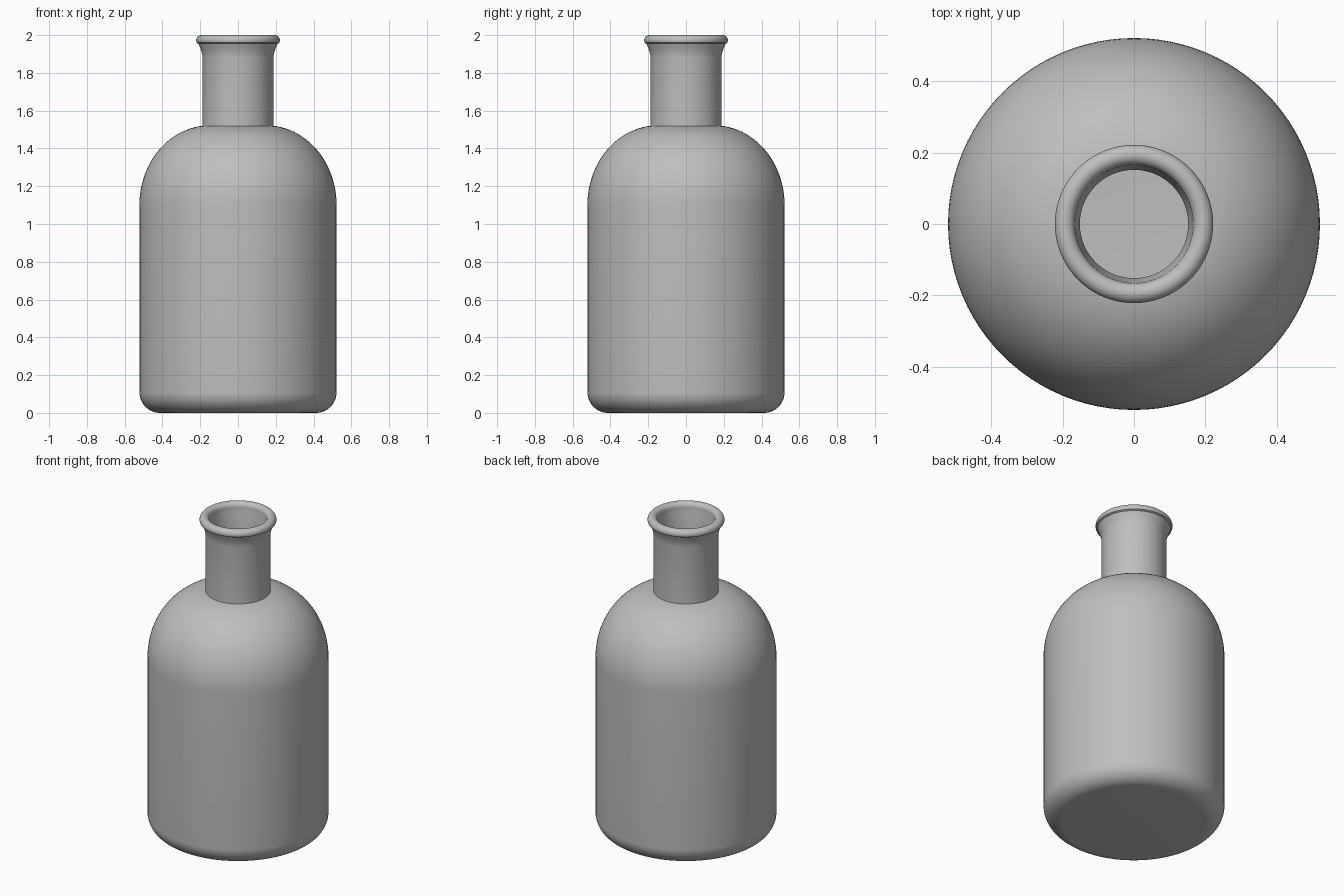
import bpy, bmesh, math
from math import sin, cos, pi

old = bpy.data.objects.get("Cube")
if old:
    bpy.data.objects.remove(old, do_unlink=True)

SEGMENTS = 96

grey = bpy.data.materials.new("plain grey")
grey.use_nodes = True
colour = (0.52, 0.52, 0.52, 1)
grey.diffuse_color = colour
grey.node_tree.nodes["Principled BSDF"].inputs["Base Color"].default_value = colour


def arc(r, z, a, b, start, end, steps=14):
    """Elliptical arc in the radius/height plane, angles in degrees."""
    angles = [math.radians(start + (end - start) * i / steps) for i in range(steps + 1)]
    return [(r + a * cos(t), z + b * sin(t)) for t in angles]


def lathe(name, profile):
    """Spin a radius/height profile about the z axis."""
    bm = bmesh.new()
    verts = [bm.verts.new((r, 0, z)) for r, z in profile]
    edges = [bm.edges.new(pair) for pair in zip(verts, verts[1:])]
    bmesh.ops.spin(bm, geom=verts + edges, cent=(0, 0, 0), axis=(0, 0, 1),
                   angle=2 * pi, steps=SEGMENTS, use_duplicate=False)
    bmesh.ops.remove_doubles(bm, verts=bm.verts, dist=0.0005)
    bmesh.ops.recalc_face_normals(bm, faces=bm.faces)
    mesh = bpy.data.meshes.new(name)
    bm.to_mesh(mesh)
    bm.free()
    mesh.materials.append(grey)
    obj = bpy.data.objects.new(name, mesh)
    bpy.context.collection.objects.link(obj)
    bpy.ops.object.select_all(action="DESELECT")
    obj.select_set(True)
    bpy.context.view_layer.objects.active = obj
    bpy.ops.object.shade_smooth_by_angle(angle=math.radians(35))
    return obj


# Outer wall: base, rounded foot, straight side, domed shoulder
outer = [(0, 0)] + arc(0.412, 0.11, 0.11, 0.11, -90, 0)
outer += arc(0.15, 1.10, 0.372, 0.422, 0, 84, 24)

# Neck, flared lip and rolled rim
outer += [(0.187, 1.52), (0.187, 1.88), (0.191, 1.905), (0.199, 1.93), (0.21, 1.955)]
outer += arc(0.194, 1.972, 0.028, 0.028, -25, 180, 18)

# Bore and hollow inside
inner = [(0.163, 1.93), (0.152, 1.88), (0.152, 1.48)]
inner += arc(0.13, 1.10, 0.355, 0.385, 86, 0, 20)
inner += arc(0.40, 0.12, 0.085, 0.085, 0, -90, 10) + [(0, 0.035)]

lathe("bottle", outer + inner)
